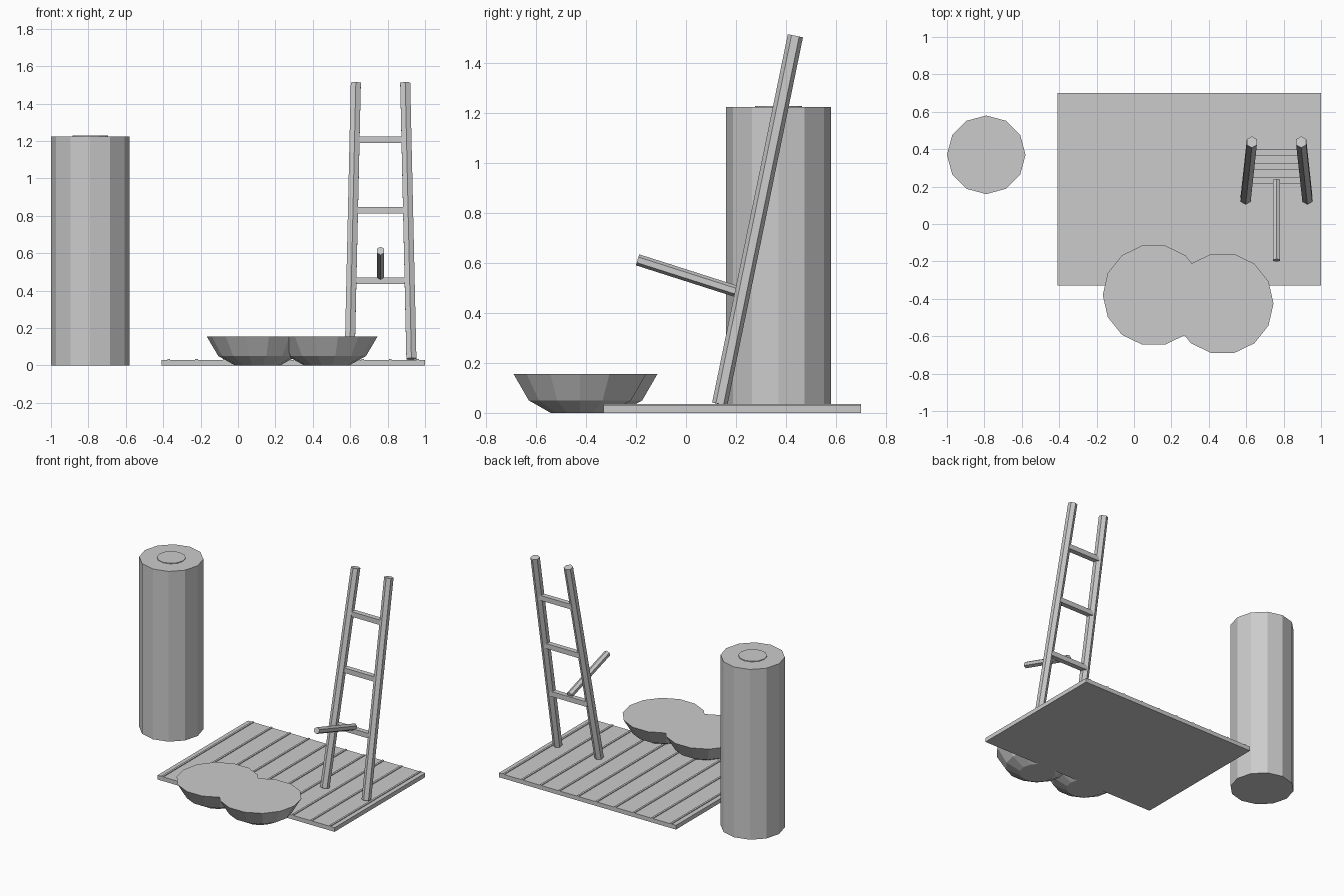
import bpy, bmesh, math
from mathutils import Vector, Matrix

cube = bpy.data.objects.get("Cube")
if cube:
    bpy.data.objects.remove(cube, do_unlink=True)

GREY = (0.6, 0.6, 0.6, 1)
grey = bpy.data.materials.new("plain grey")
grey.use_nodes = True
grey.diffuse_color = GREY
grey.node_tree.nodes["Principled BSDF"].inputs["Base Color"].default_value = GREY


def finish(name, bm):
    """Turn a bmesh into a named, flat-shaded grey object."""
    bmesh.ops.recalc_face_normals(bm, faces=bm.faces)
    mesh = bpy.data.meshes.new(name)
    bm.to_mesh(mesh)
    bm.free()
    mesh.materials.append(grey)
    obj = bpy.data.objects.new(name, mesh)
    bpy.context.collection.objects.link(obj)
    return obj


def box(name, low, high):
    low, high = Vector(low), Vector(high)
    bm = bmesh.new()
    size = Matrix.Diagonal((high - low).to_4d())
    size[3][3] = 1
    bmesh.ops.create_cube(bm, size=1, matrix=Matrix.Translation((low + high) / 2) @ size)
    return finish(name, bm)


def rod(name, start, end, radius, sides=6):
    """Prism between two points, with its flat sides facing left and right."""
    start, end = Vector(start), Vector(end)
    axis = (end - start).normalized()
    side = Vector((1, 0, 0))
    side = (side - axis * side.dot(axis)).normalized()
    turn = Matrix((side, axis.cross(side), axis)).transposed().to_4x4()
    bm = bmesh.new()
    bmesh.ops.create_cone(bm, cap_ends=True, segments=sides, radius1=radius, radius2=radius,
                          depth=(end - start).length,
                          matrix=Matrix.Translation((start + end) / 2) @ turn)
    return finish(name, bm)


def bowl(name, x, y, profile, sides=14):
    """Closed lathe of (radius, height) rings."""
    bm = bmesh.new()
    rings = []
    for r, z in profile:
        angles = [math.tau * i / sides for i in range(sides)]
        rings.append([bm.verts.new((x + r * math.cos(a), y + r * math.sin(a), z)) for a in angles])
    for a, b in zip(rings, rings[1:]):
        for i in range(sides):
            j = (i + 1) % sides
            bm.faces.new((a[i], a[j], b[j], b[i]))
    bm.faces.new(rings[0])
    bm.faces.new(rings[-1])
    return finish(name, bm)


# Deck with thin raised strips across it
box("deck", (-0.41, -0.33, 0), (1.0, 0.70, 0.03))
for i in range(10):
    x = -0.37 + i * 0.148
    box(f"deck_strip_{i + 1}", (x - 0.007, -0.33, 0.028), (x + 0.007, 0.70, 0.035))

# Tank with a low lid
rod("tank", (-0.79, 0.37, 0), (-0.79, 0.37, 1.225), 0.21, 12)
rod("tank_lid", (-0.79, 0.37, 1.22), (-0.79, 0.37, 1.23), 0.094, 12)

# Two overlapping filled basins, merged into one pool
basin = [(0.12, 0), (0.21, 0.05), (0.272, 0.155)]
pool = bowl("pool", 0.105, -0.38, basin)
second = bowl("pool_cutter", 0.474, -0.425, basin)
union = pool.modifiers.new("join", 'BOOLEAN')
union.operation = 'UNION'
union.solver = 'EXACT'
union.object = second
bpy.context.view_layer.objects.active = pool
pool.select_set(True)
bpy.ops.object.modifier_apply(modifier=union.name)
bpy.data.objects.remove(second, do_unlink=True)

# Leaning ladder, narrower at the top
MID = 0.762
for name, s in (("left_rail", 1), ("right_rail", -1)):
    rod(name, (MID + s * 0.165, 0.135, 0.035), (MID + s * 0.132, 0.438, 1.51), 0.031)
for i in range(3):
    y, z, half = 0.231 + i * 0.0755, 0.453 + i * 0.377, 0.018
    reach = 0.15 - i * 0.008
    box(f"rung_{i + 1}", (MID - reach, y - half, z - half), (MID + reach, y + half, z + half))

# Pole reaching forward from the lowest rung
rod("pole", (MID, -0.194, 0.613), (MID, 0.235, 0.476), 0.023)
